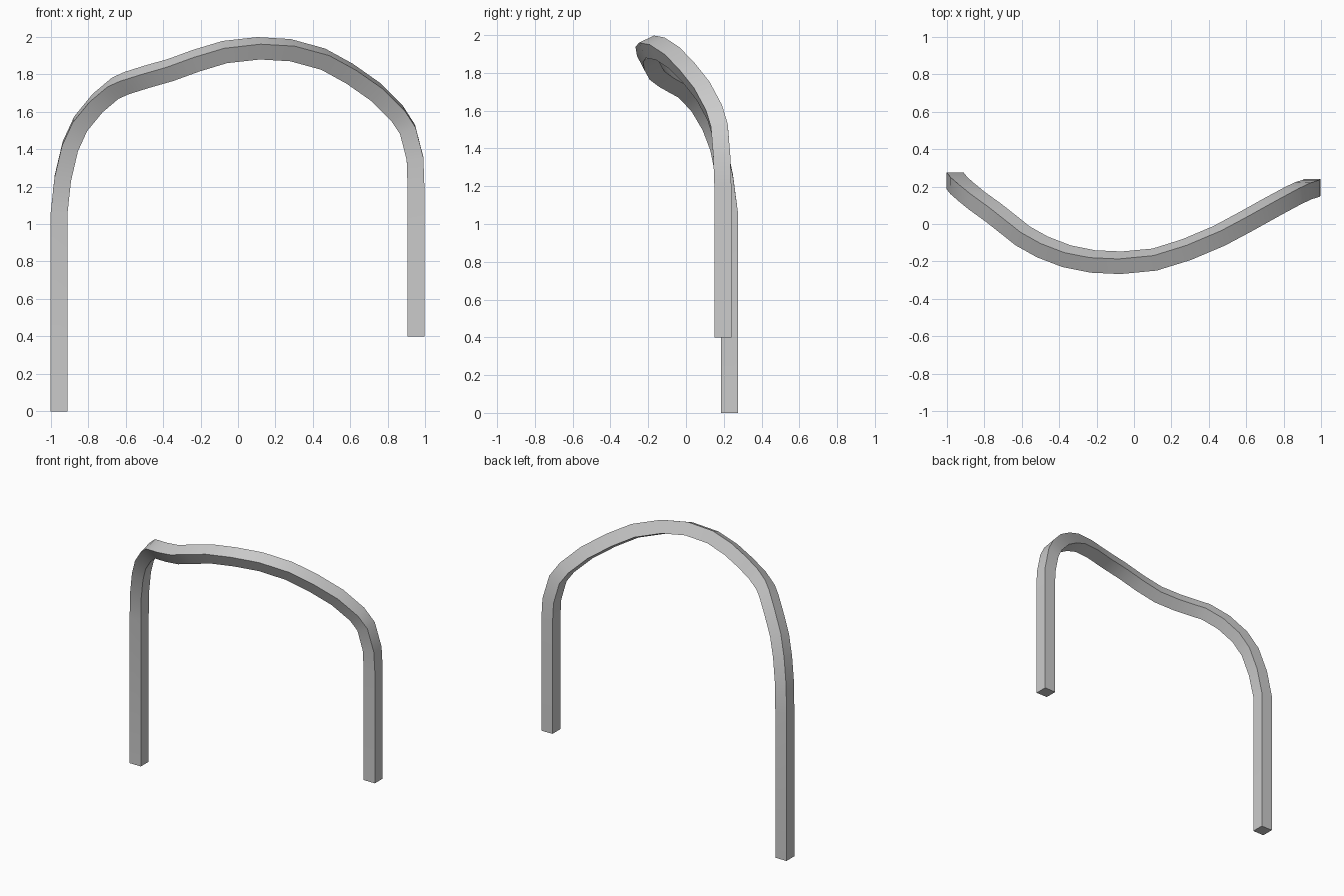
import bpy, bmesh, math
from mathutils import Vector, Quaternion

if "Cube" in bpy.data.objects:
    bpy.data.objects.remove(bpy.data.objects["Cube"])

# Centre line of the bent square bar, from left foot to right foot
PATH = [Vector(p) for p in (
    (-.955, .23, 0), (-.955, .23, 1.06), (-.935, .205, 1.245), (-.895, .17, 1.415),
    (-.84, .125, 1.535), (-.75, .06, 1.645), (-.655, -.015, 1.725), (-.595, -.063, 1.752),
    (-.49, -.122, 1.785), (-.36, -.172, 1.822), (-.22, -.2, 1.873), (-.07, -.207, 1.918),
    (.11, -.19, 1.938), (.28, -.137, 1.928), (.455, -.063, 1.88), (.595, .012, 1.803),
    (.735, .09, 1.705), (.85, .152, 1.59), (.905, .178, 1.505), (.945, .19, 1.35),
    (.95, .195, 1.2), (.95, .195, .4))]
HALF = .045


def tangents(pts):
    segs = [(b - a).normalized() for a, b in zip(pts, pts[1:])]
    mids = [(a + b).normalized() for a, b in zip(segs, segs[1:])]
    return [Vector((0, 0, 1))] + [Vector((0, 0, 1))] + mids[1:-1] + [Vector((0, 0, -1))] * 2


def sweep_square(name, pts, half):
    tans = tangents(pts)
    # carry the sideways direction along the path without twisting
    sides = [Vector((0, 1, 0))]
    for a, b in zip(tans, tans[1:]):
        sides.append(a.rotation_difference(b) @ sides[-1])
    # spread the leftover twist so the right foot is square too
    end = sides[-1]
    twist = math.atan2(end.cross(Vector((0, 1, 0))).dot(tans[-1]), end.y)
    last = len(pts) - 2
    bm = bmesh.new()
    rings = []
    for i, (p, t, s) in enumerate(zip(pts, tans, sides)):
        k = min(max((i - 1) / (last - 1), 0), 1)
        s = Quaternion(t, twist * k) @ s
        o = s.cross(t)
        rings.append([bm.verts.new(p + half * (u * s + v * o))
                      for u, v in ((1, 1), (-1, 1), (-1, -1), (1, -1))])
    for a, b in zip(rings, rings[1:]):
        for j in range(4):
            n = (j + 1) % 4
            bm.faces.new((a[j], a[n], b[n], b[j]))
    bm.faces.new(rings[0])
    bm.faces.new(rings[-1])
    bmesh.ops.recalc_face_normals(bm, faces=bm.faces)
    mesh = bpy.data.meshes.new(name)
    bm.to_mesh(mesh)
    bm.free()
    ob = bpy.data.objects.new(name, mesh)
    bpy.context.collection.objects.link(ob)
    return ob


# Bent rail with two legs
rail = sweep_square("bent_rail", PATH, HALF)
bpy.context.view_layer.objects.active = rail
rail.select_set(True)
bpy.ops.object.shade_smooth_by_angle(angle=math.radians(40))
